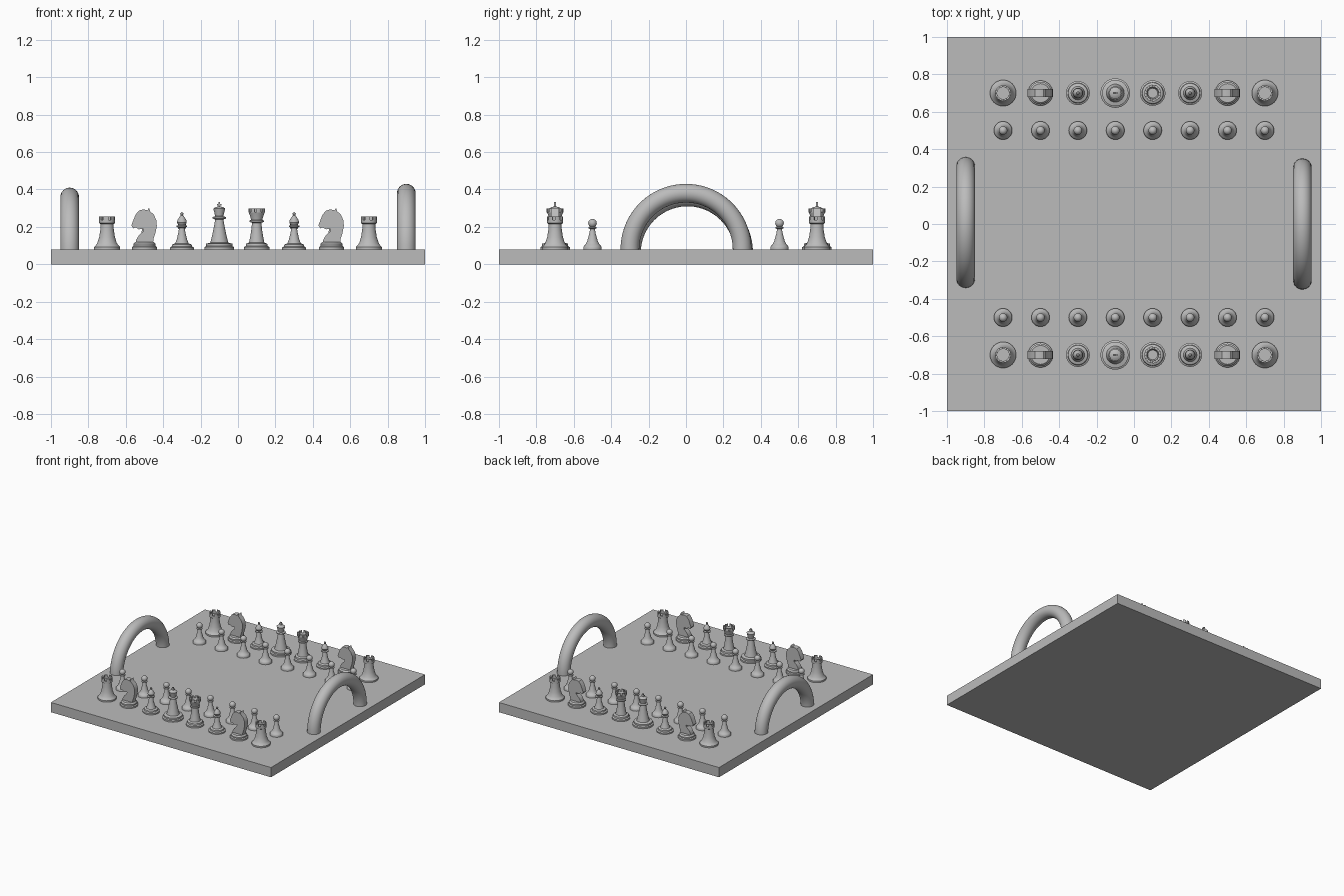
import bpy, bmesh
from math import pi, cos, sin
from mathutils import Vector, Matrix

cube = bpy.data.objects.get("Cube")
if cube:
    bpy.data.objects.remove(cube, do_unlink=True)

TOP = 0.08      # playing surface height
SEGMENTS = 32

grey = bpy.data.materials.new("plain_grey")
grey.use_nodes = True
grey.diffuse_color = (0.5, 0.5, 0.5, 1)
grey.node_tree.nodes["Principled BSDF"].inputs["Base Color"].default_value = (0.5, 0.5, 0.5, 1)


def spin(bm, points, angle=2 * pi, start=0.0, closed=False, steps=SEGMENTS):
    """Revolve (radius, height) points about z."""
    verts = [bm.verts.new((r * cos(start), r * sin(start), z)) for r, z in points]
    pairs = list(zip(verts, verts[1:] + verts[:1])) if closed else list(zip(verts, verts[1:]))
    edges = [bm.edges.new(p) for p in pairs]
    if closed and angle < 2 * pi:
        bm.faces.new(verts)
    result = bmesh.ops.spin(bm, geom=verts + edges, axis=(0, 0, 1), cent=(0, 0, 0),
                            angle=angle, steps=steps)
    if closed and angle < 2 * pi:
        last = [g for g in result["geom_last"] if isinstance(g, bmesh.types.BMEdge)]
        bmesh.ops.edgeloop_fill(bm, edges=last)
    bmesh.ops.remove_doubles(bm, verts=bm.verts[:], dist=0.00005)


def teeth(bm, inner, outer, low, high, count):
    """Battlement blocks around a crown."""
    for i in range(count):
        part = bmesh.new()
        spin(part, [(inner, low), (outer, low), (outer, high), (inner, high)],
             angle=1.3 * pi / count, start=i * 2 * pi / count, closed=True, steps=5)
        add_part(bm, part)


def add_part(bm, part):
    bmesh.ops.recalc_face_normals(part, faces=part.faces[:])
    mesh = bpy.data.meshes.new("temporary")
    part.to_mesh(mesh)
    part.free()
    bm.from_mesh(mesh)
    bpy.data.meshes.remove(mesh)


def ball(radius, height):
    """Profile points of a sphere, bottom to top."""
    return [(radius * sin(pi * i / 10), height - radius * cos(pi * i / 10))
            for i in range(2, 11)]


def finish(bm, name, location, smooth=True):
    bmesh.ops.recalc_face_normals(bm, faces=bm.faces[:])
    mesh = bpy.data.meshes.new(name)
    bm.to_mesh(mesh)
    bm.free()
    mesh.materials.append(grey)
    obj = bpy.data.objects.new(name, mesh)
    obj.location = location
    bpy.context.collection.objects.link(obj)
    if smooth:
        bpy.ops.object.select_all(action="DESELECT")
        obj.select_set(True)
        bpy.context.view_layer.objects.active = obj
        bpy.ops.object.shade_smooth_by_angle(angle=0.6)
    return obj


def place(bm, name, spots):
    """One mesh shared by every copy of a piece."""
    first = finish(bm, name, (*spots[0], TOP))
    for x, y in spots[1:]:
        copy = bpy.data.objects.new(name, first.data)
        copy.location = (x, y, TOP)
        bpy.context.collection.objects.link(copy)


def rows(*xs, y=0.7):
    return [(x, side * y) for side in (-1, 1) for x in xs]


# Board slab
bm = bmesh.new()
bmesh.ops.create_cube(bm, size=1, matrix=Matrix.Diagonal((2, 2, TOP, 1)))
finish(bm, "board", (0, 0, TOP / 2), smooth=False)

# Arched carrying handles
for name, x, y, z in (("right_handle", -0.9, 0.008, 0.06), ("left_handle", 0.9, 0, TOP)):
    bm = bmesh.new()
    ring = [(0.3 + 0.05 * cos(2 * pi * i / 24), 0.05 * sin(2 * pi * i / 24)) for i in range(24)]
    spin(bm, ring, angle=pi, closed=True, steps=48)
    bm.transform(Matrix(((0, 0, 1, 0), (1, 0, 0, 0), (0, 1, 0, 0), (0, 0, 0, 1))))
    finish(bm, name, (x, y, z))

# Pawns
bm = bmesh.new()
spin(bm, [(0, 0), (0.049, 0), (0.049, 0.012), (0.043, 0.022), (0.037, 0.026), (0.028, 0.045),
          (0.017, 0.085), (0.013, 0.108), (0.022, 0.113), (0.022, 0.118)] + ball(0.023, 0.14))
place(bm, "pawn", rows(*[-0.7 + 0.2 * i for i in range(8)], y=0.5))

# Rooks
bm = bmesh.new()
spin(bm, [(0, 0), (0.07, 0), (0.07, 0.012), (0.06, 0.022), (0.052, 0.034), (0.042, 0.065),
          (0.036, 0.105), (0.034, 0.135), (0.042, 0.14), (0.042, 0.158), (0.032, 0.158),
          (0.032, 0.146), (0, 0.146)])
teeth(bm, 0.032, 0.042, 0.158, 0.176, 6)
place(bm, "rook", rows(-0.7, 0.7))

# Bishops
bm = bmesh.new()
spin(bm, [(0, 0), (0.064, 0), (0.064, 0.01), (0.054, 0.016), (0.052, 0.026), (0.036, 0.032),
          (0.027, 0.055), (0.019, 0.09), (0.015, 0.115), (0.028, 0.12), (0.028, 0.126),
          (0.018, 0.13), (0.026, 0.144), (0.024, 0.156), (0.014, 0.172), (0.006, 0.182),
          (0.009, 0.19), (0.005, 0.197), (0, 0.199)])
place(bm, "bishop", rows(-0.3, 0.3))

# Queens
bm = bmesh.new()
spin(bm, [(0, 0), (0.068, 0), (0.068, 0.012), (0.058, 0.018), (0.056, 0.03), (0.041, 0.036),
          (0.034, 0.07), (0.028, 0.11), (0.025, 0.142), (0.038, 0.147), (0.038, 0.154),
          (0.03, 0.158), (0.036, 0.18), (0.044, 0.2), (0.032, 0.2), (0.026, 0.185), (0, 0.185)])
teeth(bm, 0.032, 0.045, 0.198, 0.218, 8)
place(bm, "queen", rows(0.1))

# Kings, topped with a small cross
bm = bmesh.new()
spin(bm, [(0, 0), (0.079, 0), (0.079, 0.012), (0.07, 0.017), (0.07, 0.03), (0.048, 0.036),
          (0.038, 0.075), (0.028, 0.125), (0.022, 0.16), (0.036, 0.165), (0.036, 0.172),
          (0.022, 0.177), (0.026, 0.195), (0.032, 0.218), (0.02, 0.226), (0, 0.23)])
for size, height in (((0.01, 0.01, 0.03), 0.237), ((0.026, 0.01, 0.009), 0.238)):
    bmesh.ops.create_cube(bm, size=1, matrix=Matrix.Translation((0, 0, height))
                          @ Matrix.Diagonal((*size, 1)))
place(bm, "king", rows(-0.1))

# Knights: round foot with a flat horse head
bm = bmesh.new()
spin(bm, [(0, 0), (0.067, 0), (0.067, 0.012), (0.06, 0.018), (0.06, 0.028), (0.05, 0.038),
          (0, 0.038)])
outline = [(-0.046, 0.03), (-0.044, 0.052), (-0.03, 0.075), (-0.008, 0.095), (-0.005, 0.11),
           (-0.03, 0.107), (-0.048, 0.118), (-0.06, 0.112), (-0.07, 0.128), (-0.062, 0.15),
           (-0.048, 0.185), (-0.03, 0.207), (-0.005, 0.214), (0.016, 0.208), (0.024, 0.222),
           (0.03, 0.204), (0.05, 0.185), (0.064, 0.155), (0.066, 0.125), (0.058, 0.085),
           (0.048, 0.055), (0.046, 0.03)]
head = bmesh.new()
face = head.faces.new([head.verts.new((x, -0.021, z)) for x, z in outline])
side = bmesh.ops.extrude_face_region(head, geom=[face])
bmesh.ops.translate(head, vec=Vector((0, 0.042, 0)),
                    verts=[g for g in side["geom"] if isinstance(g, bmesh.types.BMVert)])
add_part(bm, head)
place(bm, "knight", rows(-0.5, 0.5))
